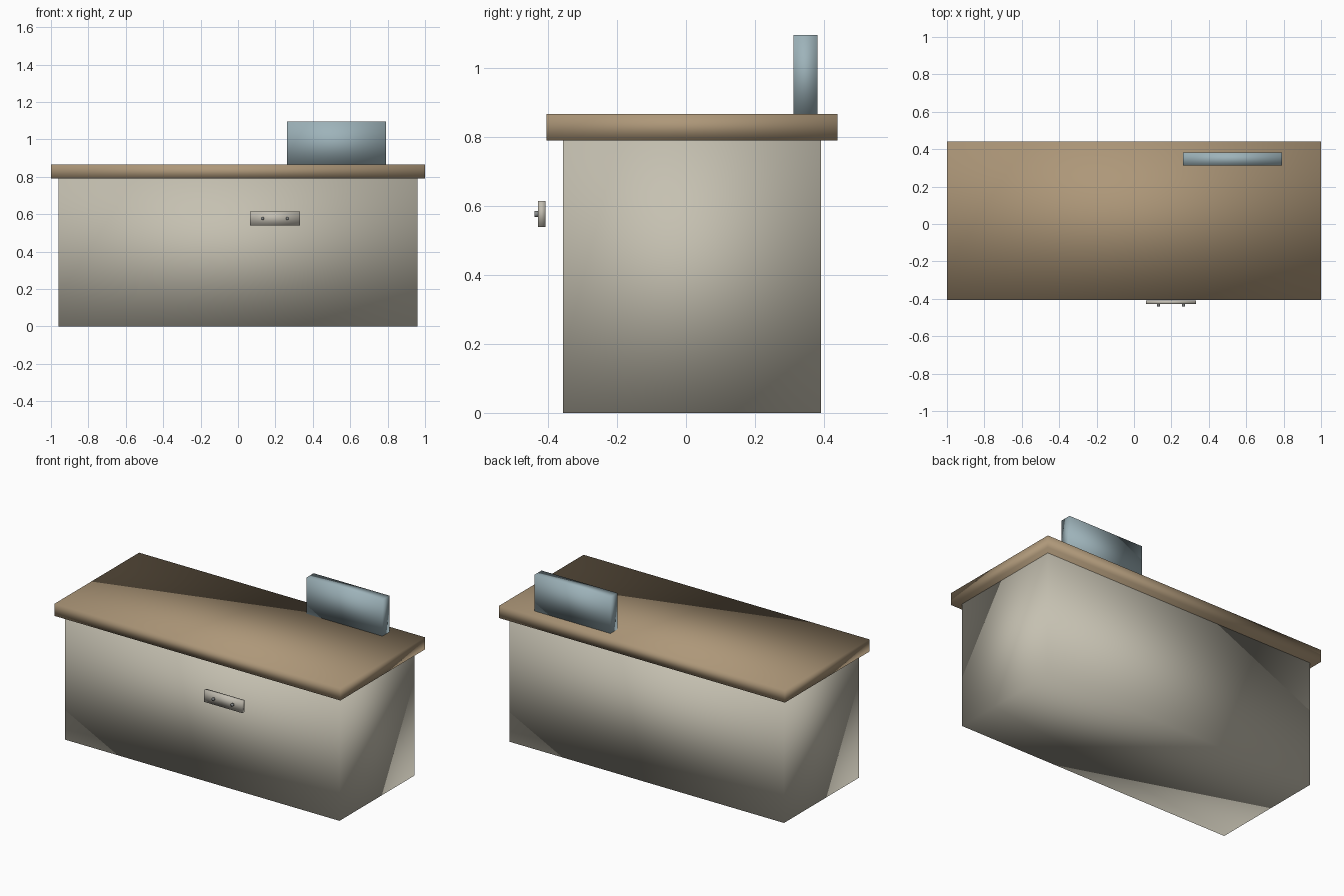
import bpy
import bmesh
from math import pi
from mathutils import Matrix, Vector

default = bpy.data.objects.get("Cube")
if default:
    bpy.data.objects.remove(default, do_unlink=True)


def material(name, rgb):
    mat = bpy.data.materials.new(name)
    mat.use_nodes = True
    colour = (*rgb, 1)
    mat.diffuse_color = colour
    mat.node_tree.nodes["Principled BSDF"].inputs["Base Color"].default_value = colour
    return mat


def finish(name, bm, mat):
    """Turn a bmesh into a softly shaded object."""
    for face in bm.faces:
        face.smooth = True
    mesh = bpy.data.meshes.new(name)
    bm.to_mesh(mesh)
    bm.free()
    mesh.materials.append(mat)
    obj = bpy.data.objects.new(name, mesh)
    bpy.context.collection.objects.link(obj)
    return obj


def box(name, low, high, mat):
    low, high = Vector(low), Vector(high)
    bm = bmesh.new()
    matrix = Matrix.Translation((low + high) / 2) @ Matrix.Diagonal((*(high - low), 1))
    bmesh.ops.create_cube(bm, size=1, matrix=matrix)
    return finish(name, bm, mat)


def stud(name, x, z, front, back, radius, mat):
    """Short round peg pointing along y."""
    bm = bmesh.new()
    matrix = Matrix.Translation((x, (front + back) / 2, z)) @ Matrix.Rotation(pi / 2, 4, "X")
    bmesh.ops.create_cone(bm, cap_ends=True, segments=12, radius1=radius,
                          radius2=radius, depth=back - front, matrix=matrix)
    return finish(name, bm, mat)


putty = material("warm grey", (0.56, 0.53, 0.44))
wood = material("tan wood", (0.42, 0.31, 0.19))
blue = material("pale blue grey", (0.34, 0.45, 0.49))
metal = material("grey metal", (0.54, 0.51, 0.44))
dark = material("dark metal", (0.25, 0.26, 0.26))

# Counter body, top and upright panel
box("counter_body", (-0.96, -0.357, 0), (0.96, 0.392, 0.79), putty)
box("counter_top", (-1, -0.405, 0.79), (1, 0.44, 0.867), wood)
box("upright_panel", (0.262, 0.312, 0.867), (0.792, 0.381, 1.097), blue)

# Plate in front of the body, with two studs
box("front_plate", (0.064, -0.429, 0.54), (0.331, -0.408, 0.615), metal)
for side, x in (("right", 0.131), ("left", 0.265)):
    stud(side + "_stud", x, 0.577, -0.44, -0.428, 0.009, dark)
